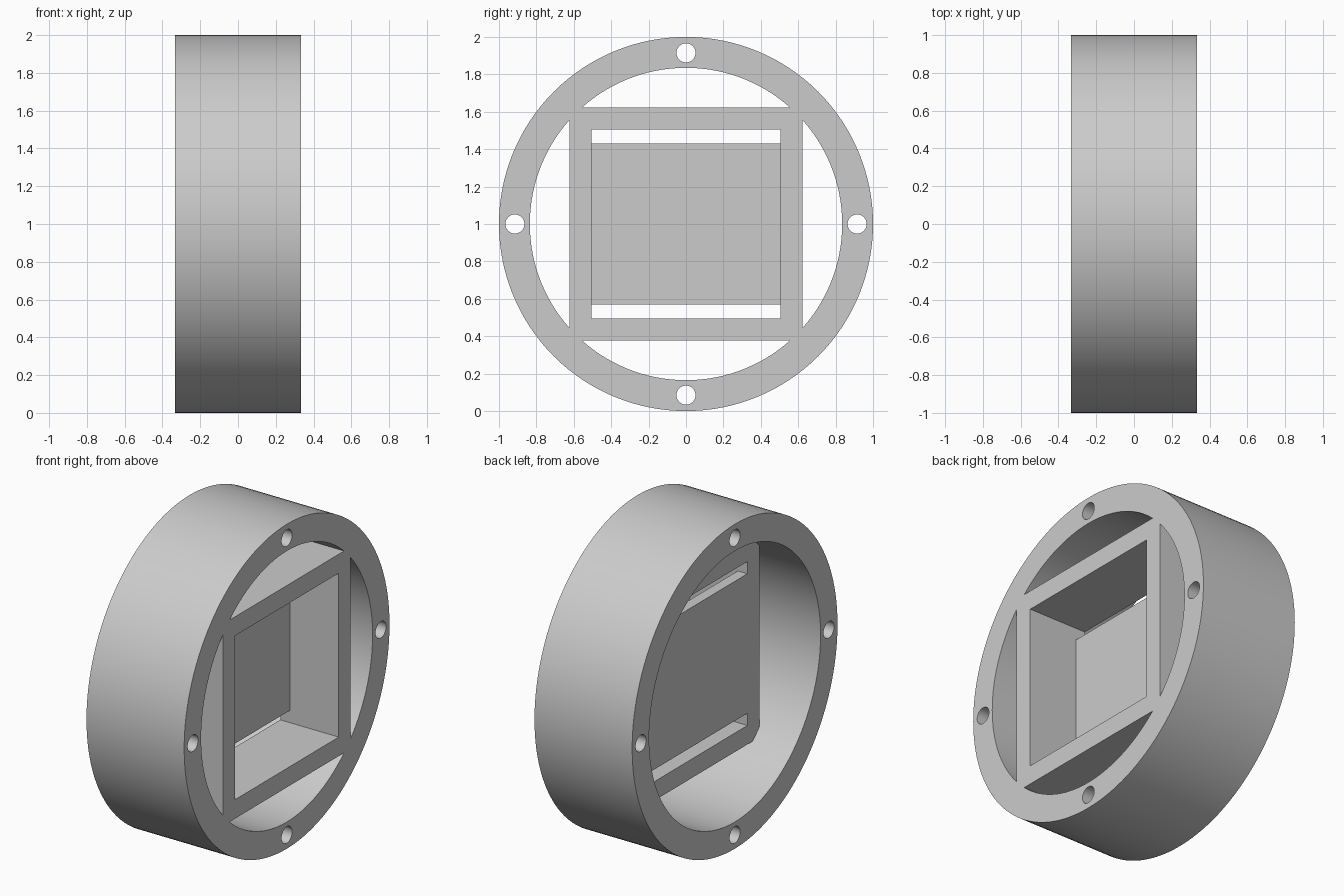
import bpy
import math

if "Cube" in bpy.data.objects:
    bpy.data.objects.remove(bpy.data.objects["Cube"], do_unlink=True)

HALF = 0.333          # half the depth of the ring along x
BORE = 0.835          # inner radius of the ring
FRAME = 0.622         # half width of the square housing
POCKET = 0.505        # half width of the square opening
PLATE_BACK, PLATE_FRONT = -0.065, 0.0
PLATE_HALF = 0.43     # half height of the plate between its slots
BOLT_CIRCLE, BOLT_RADIUS = 0.915, 0.051
OVER = 0.6            # cutters reach past the ends


def cylinder(name, radius, x0, x1, y=0, z=0, sides=128):
    bpy.ops.mesh.primitive_cylinder_add(
        vertices=sides, radius=radius, depth=x1 - x0,
        location=((x0 + x1) / 2, y, 1 + z), rotation=(0, math.pi / 2, 0))
    bpy.context.object.name = name
    return bpy.context.object


def block(name, x0, x1, half_y, half_z):
    bpy.ops.mesh.primitive_cube_add(size=2, location=((x0 + x1) / 2, 0, 1))
    ob = bpy.context.object
    ob.name = name
    ob.scale = ((x1 - x0) / 2, half_y, half_z)
    bpy.ops.object.transform_apply(location=False, rotation=False, scale=True)
    return ob


def subtract(target, cutter):
    cutter.hide_render = True
    bpy.context.view_layer.update()
    mod = target.modifiers.new("cut", "BOOLEAN")
    mod.operation = "DIFFERENCE"
    mod.solver = "EXACT"
    mod.object = cutter
    bpy.context.view_layer.objects.active = target
    bpy.ops.object.modifier_apply(modifier=mod.name)
    bpy.data.objects.remove(cutter, do_unlink=True)


# Ring body
ring = cylinder("ring_housing", 1.0, -HALF, HALF)

# Bore around the square housing, which is left standing
bore = cylinder("bore_cutter", BORE, -OVER, OVER)
subtract(bore, block("housing_core", PLATE_BACK, 2 * OVER, FRAME, FRAME))
subtract(ring, bore)

# Square pocket, which leaves the back plate between two slots
pocket = block("pocket_cutter", -OVER, OVER, POCKET, POCKET)
subtract(pocket, block("plate_core", PLATE_BACK, PLATE_FRONT, OVER, PLATE_HALF))
subtract(ring, pocket)

# Bolt holes
for i in range(4):
    a = i * math.pi / 2
    subtract(ring, cylinder("bolt_cutter", BOLT_RADIUS, -OVER, OVER,
                            BOLT_CIRCLE * math.cos(a), BOLT_CIRCLE * math.sin(a), 32))

# Grey material
grey = bpy.data.materials.new("light_grey")
grey.use_nodes = True
colour = (0.6, 0.6, 0.6, 1)
grey.diffuse_color = colour
grey.node_tree.nodes["Principled BSDF"].inputs["Base Color"].default_value = colour
ring.data.materials.clear()
ring.data.materials.append(grey)
for face in ring.data.polygons:
    face.material_index = 0

# Smooth round walls, sharp rims
bpy.ops.object.select_all(action="DESELECT")
ring.select_set(True)
bpy.context.view_layer.objects.active = ring
bpy.ops.object.shade_smooth_by_angle(angle=math.radians(30))
